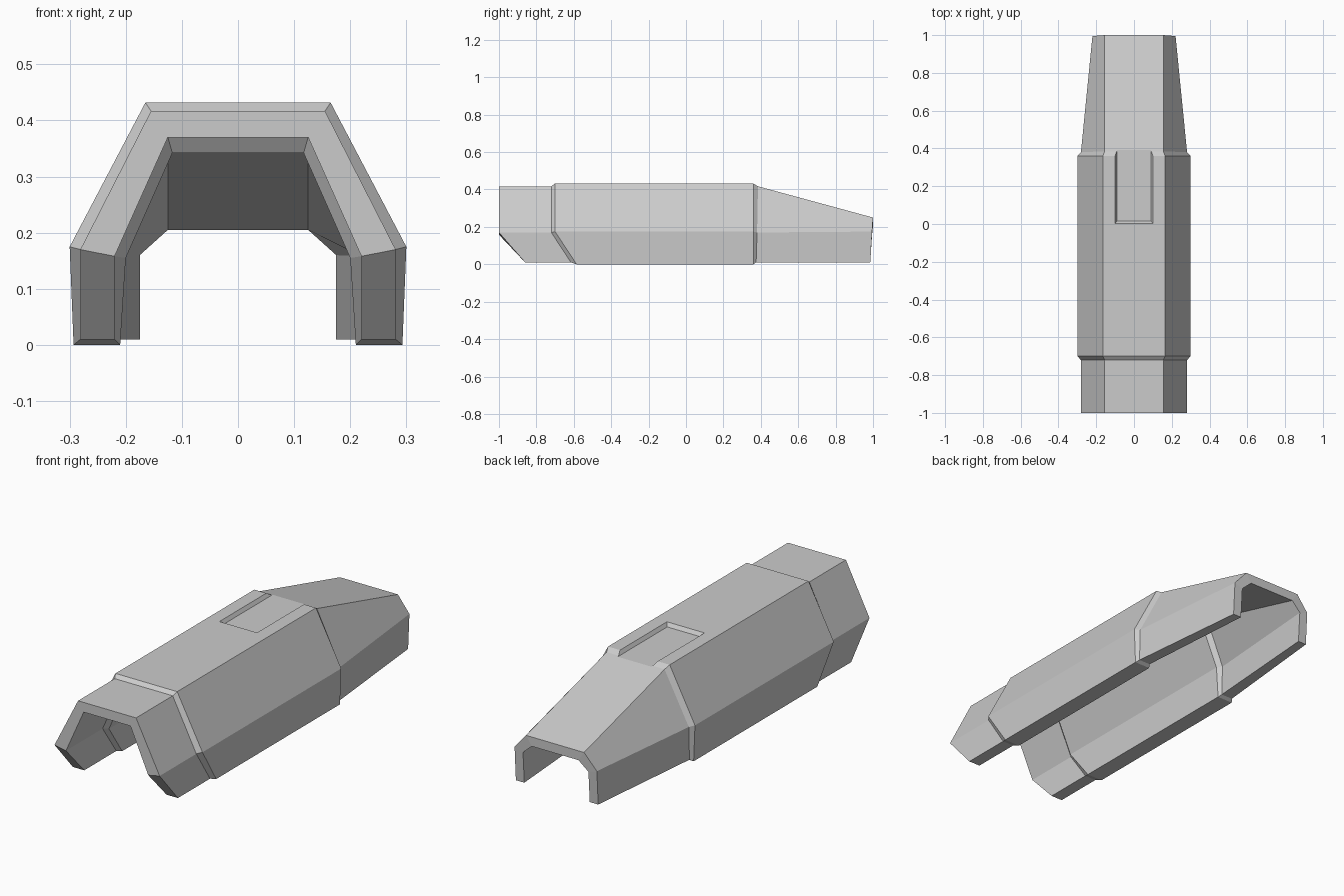
import bpy, bmesh

if "Cube" in bpy.data.objects:
    bpy.data.objects.remove(bpy.data.objects["Cube"])


def make_object(name, bm):
    bmesh.ops.recalc_face_normals(bm, faces=bm.faces[:])
    mesh = bpy.data.meshes.new(name)
    bm.to_mesh(mesh)
    bm.free()
    obj = bpy.data.objects.new(name, mesh)
    bpy.context.collection.objects.link(obj)
    return obj


# Half profiles (x, z): outer and inner, from the top corner down to the foot
SLIM = ([(.155, .417), (.281, .17), (.281, .01)], [(.125, .37), (.22, .158), (.22, .01)])
WIDE = ([(.165, .432), (.30, .175), (.293, 0)], [(.117, .342), (.20, .155), (.21, 0)])
TAIL = ([(.155, .25), (.22, .175), (.22, .01)], [(.125, .205), (.175, .16), (.175, .01)])

# Stations along the shell: profile and the y of its top, middle and foot
stations = [
    (SLIM, (-1, -1, -.86)),
    (SLIM, (-.72, -.72, -.615)),
    (WIDE, (-.70, -.70, -.585)),
    (WIDE, (.36, .36, .36)),
    (SLIM, (.385, .38, .375)),
    (TAIL, (1, .995, .985)),
]

# Hollow arched shell, lofted through the stations
bm = bmesh.new()
rings = []
for (outer, inner), ys in stations:
    arcs = []
    for half in (outer, inner):
        right = [(x, y, z) for (x, z), y in zip(half, ys)]
        left = [(-x, y, z) for x, y, z in reversed(right)]
        arcs.append([bm.verts.new(p) for p in left + right])
    rings.append(arcs[0] + arcs[1][::-1])
for a, b in zip(rings, rings[1:]):
    for i in range(12):
        j = (i + 1) % 12
        bm.faces.new((a[i], a[j], b[j], b[i]))
for ring in (rings[0], rings[-1]):
    for i in range(5):
        bm.faces.new((ring[i], ring[i + 1], ring[10 - i], ring[11 - i]))
shell = make_object("handguard_shell", bm)

# Shallow slot in the top, with sloped walls and an open rear end
bm = bmesh.new()
loops = []
for half_width, y0, z in ((.09, .015, .415), (.11, -.01, .447)):
    loops.append([bm.verts.new(p) for p in (
        (-half_width, y0, z), (half_width, y0, z), (half_width, .46, z), (-half_width, .46, z))])
for loop in loops:
    bm.faces.new(loop)
for i in range(4):
    j = (i + 1) % 4
    bm.faces.new((loops[0][i], loops[0][j], loops[1][j], loops[1][i]))
cutter = make_object("slot_cutter", bm)
cutter.hide_render = True
cutter.display_type = 'WIRE'

cut = shell.modifiers.new("slot", 'BOOLEAN')
cut.operation = 'DIFFERENCE'
cut.solver = 'EXACT'
cut.object = cutter
